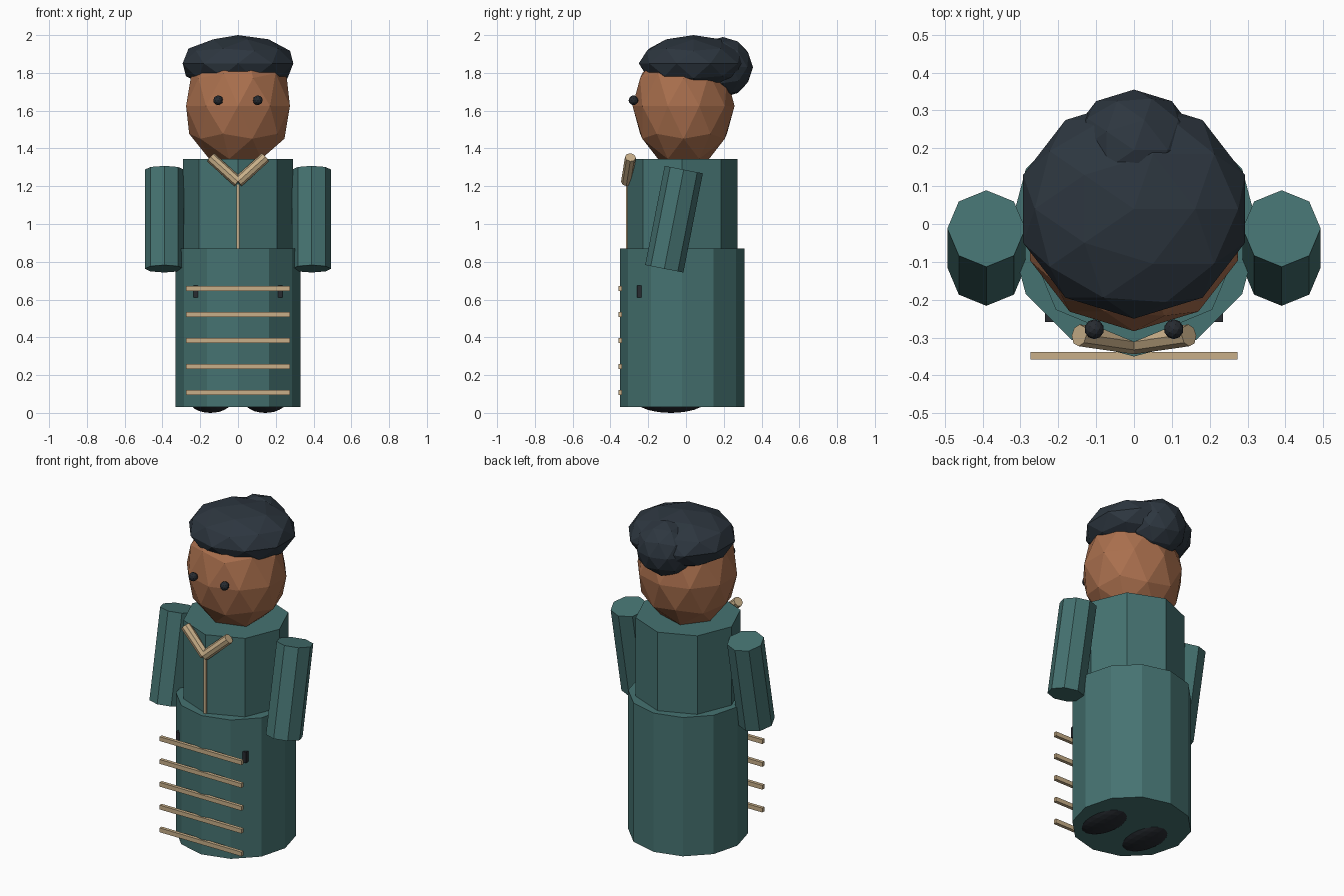
import bpy
from mathutils import Vector

if "Cube" in bpy.data.objects:
    bpy.data.objects.remove(bpy.data.objects["Cube"])


def material(name, rgb):
    mat = bpy.data.materials.new(name)
    mat.diffuse_color = (*rgb, 1)
    mat.use_nodes = True
    mat.node_tree.nodes["Principled BSDF"].inputs["Base Color"].default_value = mat.diffuse_color
    return mat


TEAL = material("teal_cloth", (0.06, 0.17, 0.165))
SKIN = material("skin", (0.40, 0.16, 0.075))
HAIR = material("dark_hair", (0.026, 0.037, 0.05))
TRIM = material("tan_trim", (0.58, 0.43, 0.25))
DARK = material("dark_detail", (0.02, 0.024, 0.03))


def finish(name, mat):
    obj = bpy.context.object
    obj.name = name
    obj.data.materials.append(mat)
    return obj


def ball(name, center, radii, mat, subdivisions=2):
    bpy.ops.mesh.primitive_ico_sphere_add(subdivisions=subdivisions, radius=1, location=center)
    bpy.context.object.scale = radii
    return finish(name, mat)


def rod(name, start, end, radius, sides, mat):
    start, end = Vector(start), Vector(end)
    axis = end - start
    bpy.ops.mesh.primitive_cylinder_add(vertices=sides, radius=radius, depth=axis.length,
                                        location=(start + end) / 2)
    obj = finish(name, mat)
    obj.rotation_mode = 'QUATERNION'
    obj.rotation_quaternion = Vector((0, 0, 1)).rotation_difference(axis)
    return obj


def box(name, center, size, mat):
    bpy.ops.mesh.primitive_cube_add(size=1, location=center)
    bpy.context.object.scale = size
    return finish(name, mat)


# Robe: wide skirt and narrower torso
rod("skirt", (0, -0.02, 0.03), (0, -0.02, 0.87), 0.33, 12, TEAL)
rod("torso", (0, -0.02, 0.85), (0, -0.02, 1.345), 0.292, 8, TEAL)

# Head, hair cap and bun
ball("head", (0, -0.013, 1.625), (0.289, 0.27, 0.33), SKIN)
ball("hair_cap", (0, 0.04, 1.85), (0.308, 0.29, 0.15), HAIR)
ball("hair_bun", (0, 0.195, 1.83), (0.17, 0.16, 0.16), HAIR)

# Paired parts
for side, s in (("left", -1), ("right", 1)):
    rod(f"{side}_sleeve", (s * 0.39, -0.115, 0.763), (s * 0.39, -0.012, 1.288), 0.103, 8, TEAL)
    ball(f"{side}_eye", (s * 0.105, -0.278, 1.655), (0.026,) * 3, DARK)
    ball(f"{side}_shoe", (s * 0.145, -0.08, 0.06), (0.11, 0.18, 0.06), DARK, 3)
    rod(f"{side}_collar", (0, -0.315, 1.222), (s * 0.145, -0.294, 1.353), 0.029, 8, TRIM)
    box(f"{side}_side_tab", (s * 0.222, -0.247, 0.643), (0.026, 0.024, 0.065), DARK)

# Front placket and horizontal skirt bands
box("placket", (0, -0.308, 1.035), (0.015, 0.02, 0.35), TRIM)
for i in range(5):
    box(f"skirt_band_{i + 1}", (0, -0.348, 0.107 + i * 0.138), (0.548, 0.02, 0.026), TRIM)
